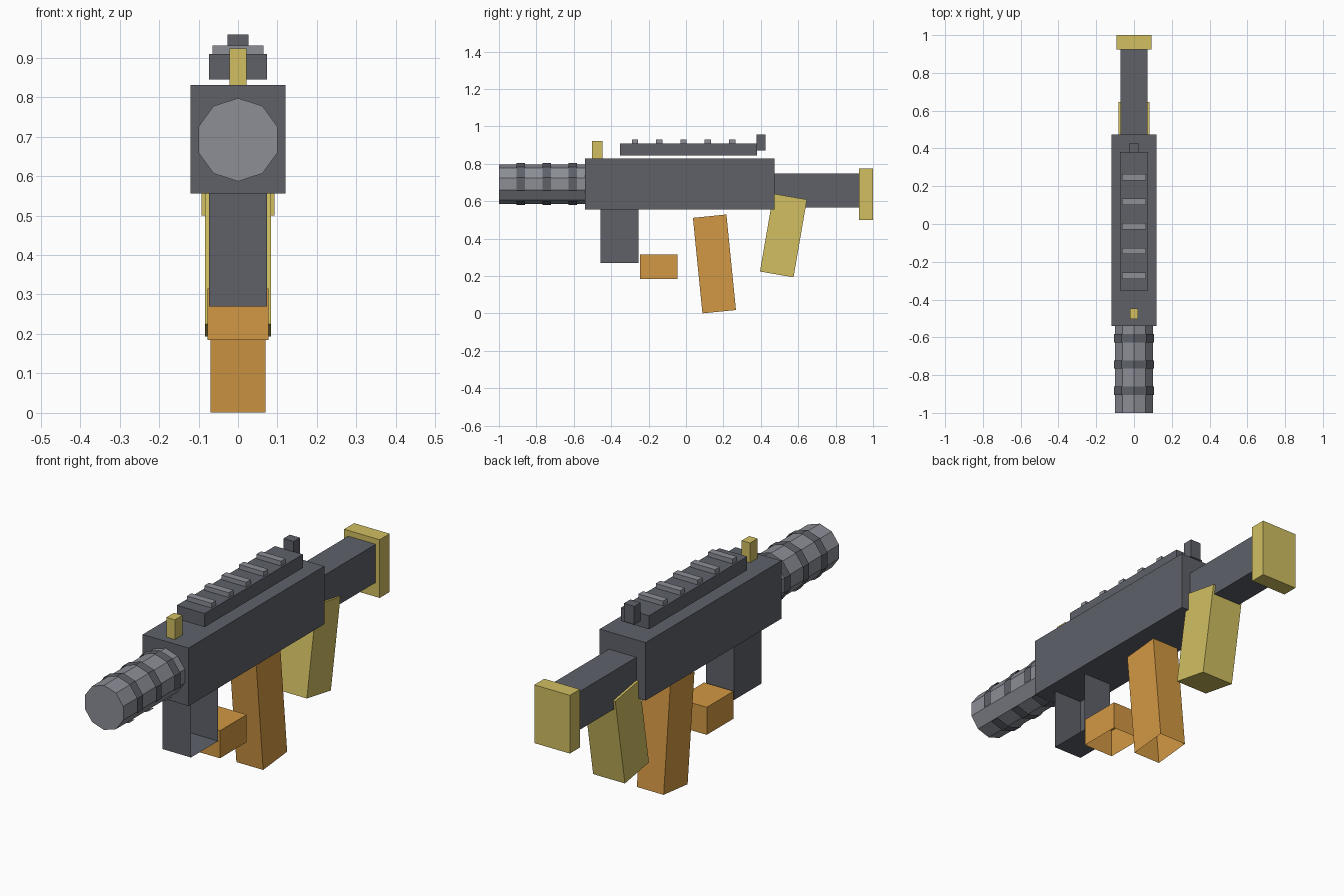
import bpy, bmesh, math
from mathutils import Matrix, Vector

if "Cube" in bpy.data.objects:
    bpy.data.objects.remove(bpy.data.objects["Cube"])


def material(name, rgb):
    """Flat colour from 0-255 sRGB values."""
    m = bpy.data.materials.new(name)
    lin = [((c / 255 + 0.055) / 1.055) ** 2.4 for c in rgb]
    m.diffuse_color = (*lin, 1)
    m.use_nodes = True
    m.node_tree.nodes["Principled BSDF"].inputs["Base Color"].default_value = m.diffuse_color
    return m


DARK = material("dark grey", (94, 97, 105))
LIGHT = material("light grey", (140, 142, 150))
ORANGE = material("orange", (210, 152, 67))
YELLOW = material("pale yellow", (209, 191, 97))


def finish(name, bm, mat):
    me = bpy.data.meshes.new(name)
    bm.to_mesh(me)
    bm.free()
    me.materials.append(mat)
    ob = bpy.data.objects.new(name, me)
    bpy.context.collection.objects.link(ob)
    return ob


def box(name, half_x, y, z, mat, tilt=0, open_side=None):
    """Box centred on x = 0; open_side is the direction of a face left out."""
    bm = bmesh.new()
    bmesh.ops.create_cube(bm, size=1)
    if open_side:
        bm.normal_update()
        gone = [f for f in bm.faces if f.normal.dot(Vector(open_side)) > 0.9]
        bmesh.ops.delete(bm, geom=gone, context='FACES_ONLY')
    bmesh.ops.scale(bm, vec=(2 * half_x, y[1] - y[0], z[1] - z[0]), verts=bm.verts)
    bmesh.ops.rotate(bm, matrix=Matrix.Rotation(math.radians(tilt), 3, 'X'), verts=bm.verts)
    bmesh.ops.translate(bm, vec=(0, sum(y) / 2, sum(z) / 2), verts=bm.verts)
    return finish(name, bm, mat)


def tube(name, radius, y, mat, caps, gap=None):
    """Ten-sided tube along y with a corner on top; gap is a side left out."""
    bm = bmesh.new()
    n = 10
    ends = []
    for yy in y:
        ends.append([bm.verts.new((radius * math.sin(2 * math.pi * i / n), yy,
                                   0.692 + radius * math.cos(2 * math.pi * i / n)))
                     for i in range(n)])
    for i in range(n):
        if i != gap:
            j = (i + 1) % n
            bm.faces.new((ends[0][i], ends[0][j], ends[1][j], ends[1][i]))
    if caps:
        bm.faces.new(ends[0][::-1])
        bm.faces.new(ends[1])
        bmesh.ops.recalc_face_normals(bm, faces=bm.faces)
    else:
        bm.normal_update()
        flip = [f for f in bm.faces
                if f.normal.dot(f.calc_center_median() - Vector((0, sum(y) / 2, 0.692))) < 0]
        bmesh.ops.reverse_faces(bm, faces=flip)
    return finish(name, bm, mat)


# Main body
box("receiver", 0.12, (-0.54, 0.473), (0.556, 0.83), DARK)

# Barrel with thin open bands
tube("barrel", 0.1055, (-1.0, -0.54), LIGHT, True)
for k in range(3):
    yc = -0.883 + 0.139 * k
    tube(f"barrel_band_{k + 1}", 0.112, (yc - 0.022, yc + 0.022), DARK, False, gap=3)

# Top rail with cross ribs
box("top_rail", 0.073, (-0.353, 0.38), (0.845, 0.909), DARK)
for k in range(5):
    yc = -0.273 + 0.13 * k
    box(f"rail_rib_{k + 1}", 0.064, (yc - 0.017, yc + 0.017), (0.895, 0.931), LIGHT)

# Sights
box("front_sight", 0.022, (-0.503, -0.447), (0.825, 0.923), YELLOW)
box("rear_sight", 0.027, (0.377, 0.425), (0.872, 0.958), DARK)

# Stock
box("stock_tube", 0.072, (0.473, 0.925), (0.567, 0.748), DARK)
box("butt_plate", 0.093, (0.925, 1.0), (0.50, 0.775), YELLOW)

# Parts below the body
box("front_grip", 0.074, (-0.457, -0.254), (0.269, 0.556), DARK, open_side=(1, 0, 0))
box("lower_block", 0.077, (-0.245, -0.045), (0.185, 0.315), ORANGE, open_side=(0, 0, -1))
box("magazine", 0.07, (0.062, 0.242), (0.0085, 0.5215), ORANGE, tilt=5.7, open_side=(0, 0, -1))
box("rear_grip", 0.083, (0.43, 0.612), (0.206, 0.628), YELLOW, tilt=-9.8)
